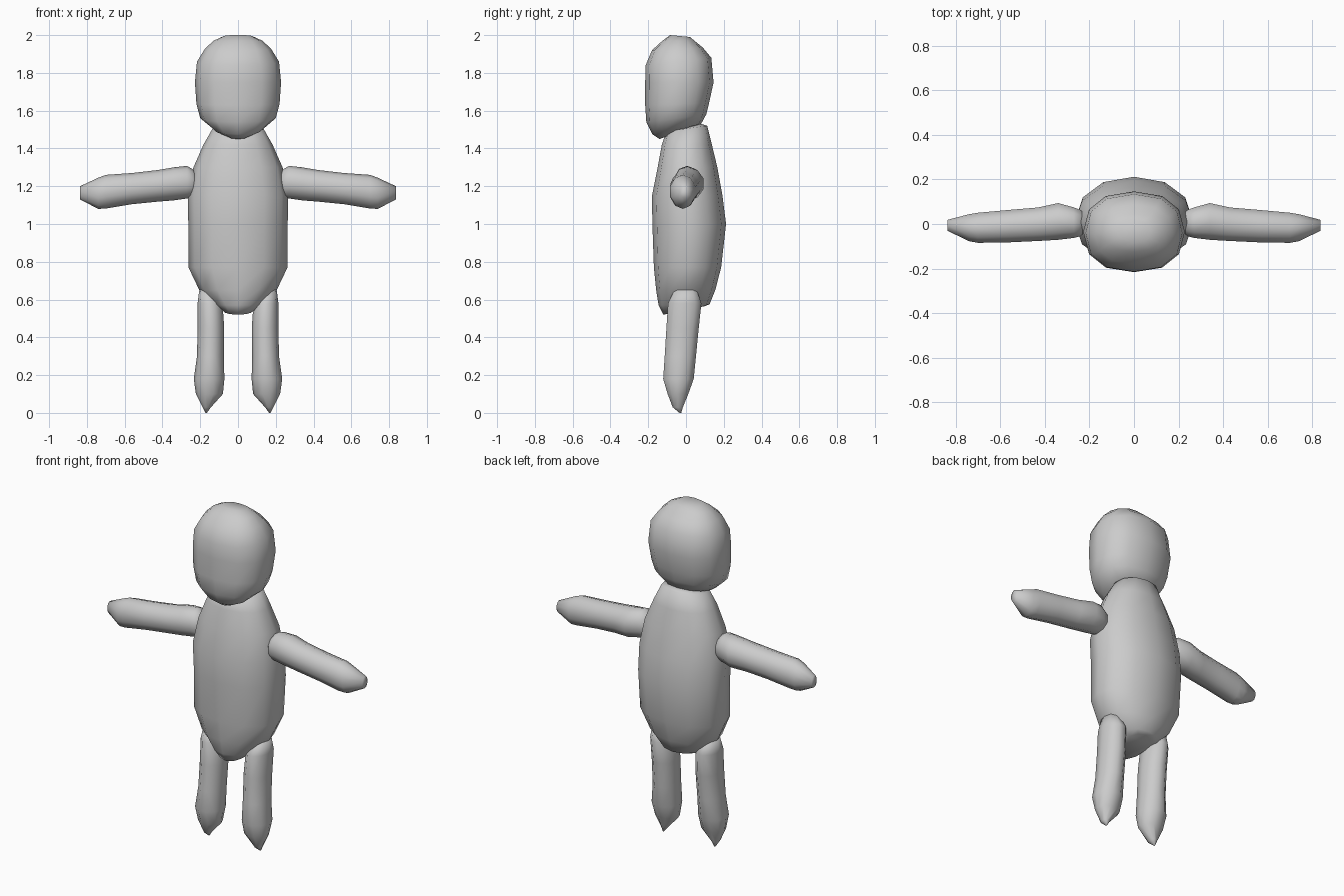
import bpy, bmesh
from math import cos, sin, pi, copysign


def loft(name, rings, axis='z', side=1, n=12, power=2.0):
    """Skin a closed body through rings (t_front, t_back, a0, a1, b0, b1).
    t runs along the axis, a is x (or z for an x-axis body), b is y."""
    bm = bmesh.new()
    loops = []
    for tf, tb, a0, a1, b0, b1 in rings:
        loop = []
        for i in range(n):
            ang = 2 * pi * i / n
            ca, sa = cos(ang), sin(ang)
            ca = copysign(abs(ca) ** (2 / power), ca)
            sa = copysign(abs(sa) ** (2 / power), sa)
            a = (a0 + a1) / 2 + ca * (a1 - a0) / 2
            b = (b0 + b1) / 2 + sa * (b1 - b0) / 2
            t = tf + (tb - tf) * (sa + 1) / 2
            co = (side * a, b, t) if axis == 'z' else (side * t, b, a)
            loop.append(bm.verts.new(co))
        loops.append(loop)
    for lo, hi in zip(loops, loops[1:]):
        for i in range(n):
            j = (i + 1) % n
            bm.faces.new((lo[i], lo[j], hi[j], hi[i]))
    bm.faces.new(loops[0])
    bm.faces.new(loops[-1])
    bmesh.ops.recalc_face_normals(bm, faces=bm.faces)
    me = bpy.data.meshes.new(name)
    bm.to_mesh(me)
    bm.free()
    for p in me.polygons:
        p.use_smooth = True
    ob = bpy.data.objects.new(name, me)
    bpy.context.collection.objects.link(ob)
    return ob


def sym(tf, tb, w, b0, b1):
    return (tf, tb, -w, w, b0, b1)


# Torso: egg-shaped body, lower at the front
loft("torso", [
    sym(0.52, 0.565, 0.08, -0.12, 0.10),
    sym(0.57, 0.575, 0.125, -0.145, 0.125),
    sym(0.65, 0.65, 0.205, -0.158, 0.155),
    sym(0.77, 0.77, 0.262, -0.17, 0.186),
    sym(1.00, 1.00, 0.263, -0.178, 0.212),
    sym(1.15, 1.15, 0.266, -0.180, 0.193),
    sym(1.30, 1.30, 0.236, -0.150, 0.166),
    sym(1.42, 1.42, 0.183, -0.128, 0.137),
    sym(1.49, 1.52, 0.135, -0.105, 0.112),
    sym(1.50, 1.53, 0.07, -0.05, 0.08),
], power=2.15)

# Head: boxy egg with a chin at the front
loft("head", [
    sym(1.45, 1.50, 0.06, -0.14, 0.0),
    sym(1.475, 1.53, 0.13, -0.178, 0.08),
    sym(1.54, 1.58, 0.200, -0.210, 0.107),
    sym(1.63, 1.64, 0.220, -0.216, 0.122),
    sym(1.75, 1.75, 0.228, -0.216, 0.146),
    sym(1.84, 1.88, 0.217, -0.214, 0.134),
    sym(1.92, 1.935, 0.175, -0.180, 0.088),
    sym(1.97, 1.97, 0.130, -0.125, 0.045),
    sym(2.00, 1.99, 0.075, -0.085, 0.022),
], power=2.35)

for side, tag in ((1, "right"), (-1, "left")):
    # Arm: stretched sideways, drooping slightly
    loft("arm_" + tag, [
        (0.21, 0.21, 1.18, 1.25, -0.03, 0.04),
        (0.24, 0.24, 1.14, 1.29, -0.058, 0.066),
        (0.27, 0.27, 1.135, 1.308, -0.066, 0.078),
        (0.34, 0.34, 1.125, 1.300, -0.075, 0.098),
        (0.43, 0.43, 1.118, 1.285, -0.080, 0.078),
        (0.56, 0.56, 1.105, 1.270, -0.086, 0.067),
        (0.70, 0.70, 1.082, 1.260, -0.088, 0.054),
        (0.74, 0.74, 1.080, 1.245, -0.080, 0.047),
        (0.836, 0.836, 1.13, 1.20, -0.032, 0.020),
    ], 'x', side, n=10)

    # Leg: tapering to a pointed foot
    loft("leg_" + tag, [
        (0.00, 0.00, 0.165, 0.172, -0.035, -0.025),
        (0.03, 0.03, 0.143, 0.188, -0.072, -0.015),
        (0.10, 0.10, 0.080, 0.223, -0.100, 0.015),
        (0.18, 0.18, 0.072, 0.234, -0.125, 0.045),
        (0.30, 0.30, 0.075, 0.217, -0.117, 0.057),
        (0.45, 0.45, 0.073, 0.214, -0.108, 0.072),
        (0.58, 0.58, 0.082, 0.214, -0.100, 0.086),
        (0.65, 0.65, 0.120, 0.205, -0.065, 0.060),
    ], 'z', side, n=10)
